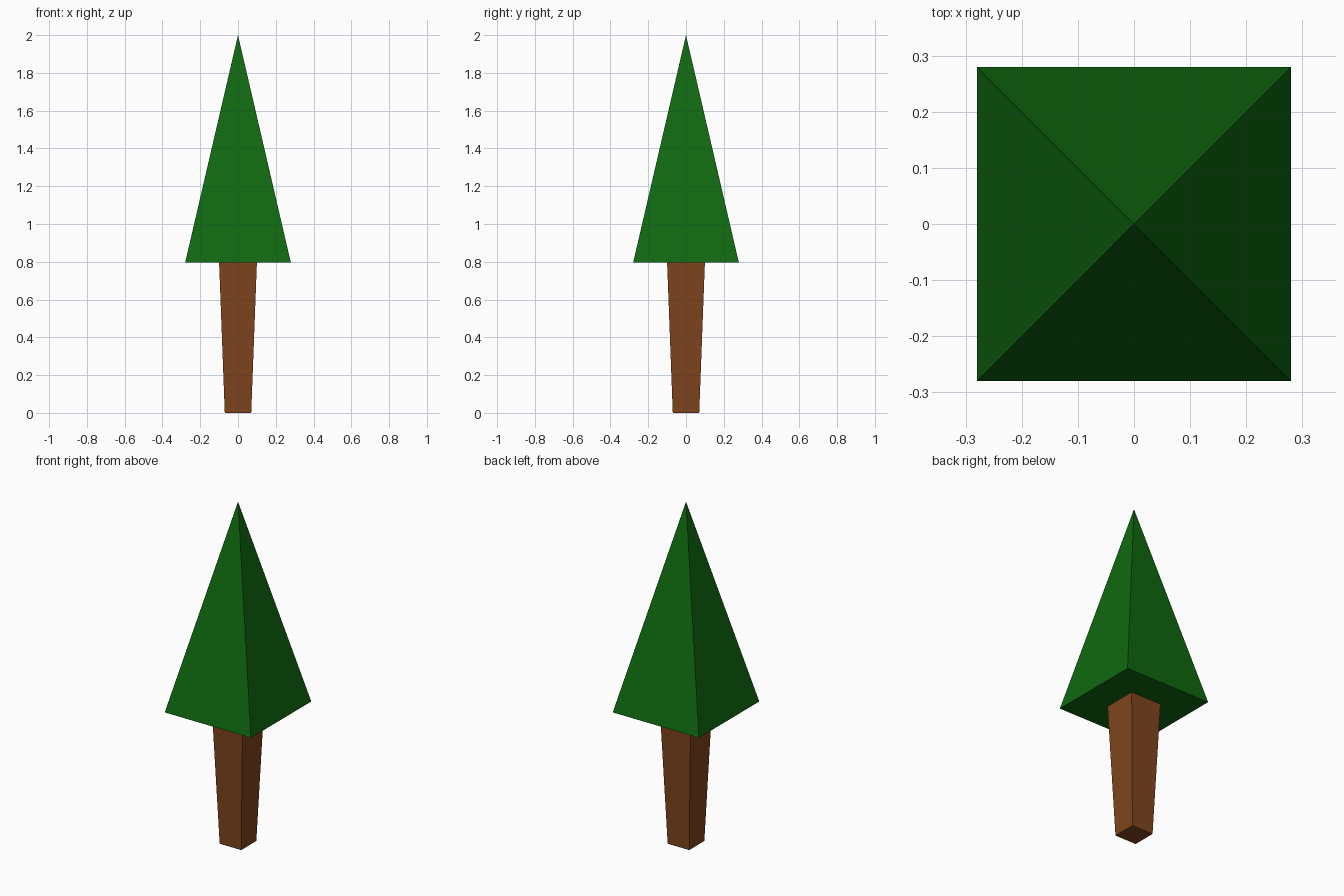
import bpy
import math

if "Cube" in bpy.data.objects:
    bpy.data.objects.remove(bpy.data.objects["Cube"])


def material(name, color):
    mat = bpy.data.materials.new(name)
    mat.diffuse_color = (*color, 1.0)
    mat.use_nodes = True
    mat.node_tree.nodes["Principled BSDF"].inputs["Base Color"].default_value = mat.diffuse_color
    return mat


def square_taper(name, half_bottom, half_top, z0, z1, mat):
    """Four-sided tapered solid with flat sides facing the axes."""
    r = math.sqrt(2)
    bpy.ops.mesh.primitive_cone_add(
        vertices=4, radius1=half_bottom * r, radius2=half_top * r,
        depth=z1 - z0, location=(0, 0, (z0 + z1) / 2),
        rotation=(0, 0, math.pi / 4))
    obj = bpy.context.object
    bpy.ops.object.transform_apply(location=True, rotation=True, scale=True)
    obj.name = name
    obj.data.materials.append(mat)
    return obj


# Trunk, widening upwards
square_taper("trunk", 0.07, 0.10, 0.0, 0.795,
             material("bark", (0.21, 0.06, 0.013)))

# Pyramid of foliage
square_taper("foliage", 0.28, 0.0, 0.795, 2.0,
             material("leaves", (0.005, 0.14, 0.005)))
